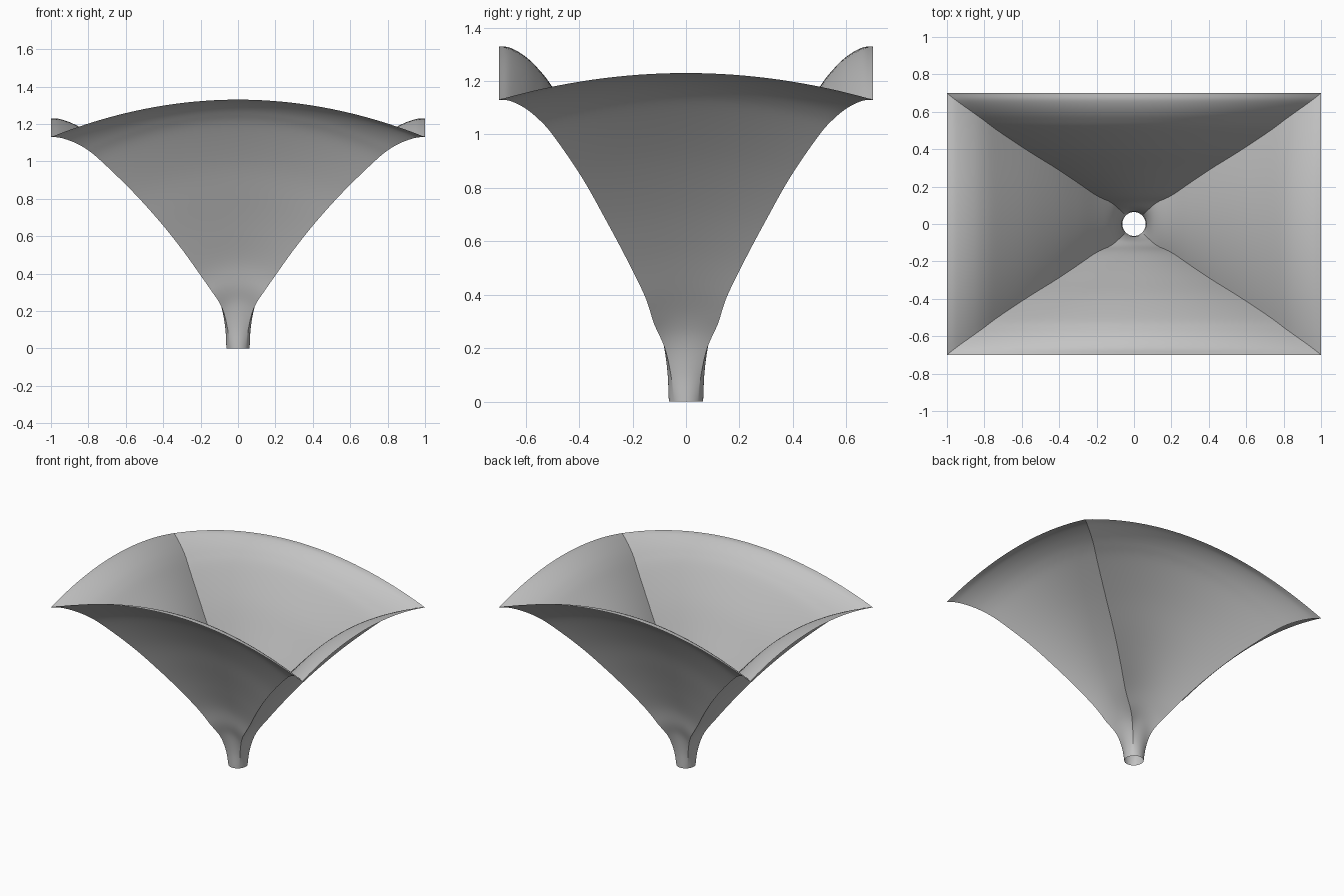
import bpy, bmesh
from math import sin, cos, pi
from mathutils import Vector

if "Cube" in bpy.data.objects:
    bpy.data.objects.remove(bpy.data.objects["Cube"], do_unlink=True)

# Corner ridge of the flared funnel: half width, half depth, height
RIDGE = [(.062, .064, 0), (.068, .07, .1), (.088, .088, .2), (.125, .117, .28),
         (.2, .152, .39), (.3, .22, .53), (.42, .3, .68), (.565, .39, .84),
         (.73, .5, 1.0), (.81, .56, 1.065), (.88, .61, 1.103),
         (.95, .66, 1.126), (1, .7, 1.13)]
STEPS, COLUMNS = 6, 32          # rows per ridge span, columns per wall
RISE = (1.33 / 1.13 - 1, 1.23 / 1.13 - 1)   # arch of long and short walls


def smooth_path(points, steps):
    """Catmull-Rom curve through the points."""
    p = [Vector(q) for q in points]
    p = [2 * p[0] - p[1]] + p + [2 * p[-1] - p[-2]]
    path = []
    for a, b, c, d in zip(p, p[1:], p[2:], p[3:]):
        for i in range(steps):
            t = i / steps
            path.append(b + t / 2 * ((c - a) + t * ((2 * a - 5 * b + 4 * c - d)
                        + t * (3 * b - a - 3 * c + d))))
    return path + [p[-2]]


def ring(half):
    """Round at the throat, rectangular above, each wall arched upward."""
    square = min(1, half.z / .3)
    points = []
    for wall in range(4):
        for i in range(COLUMNS):
            u = 2 * i / COLUMNS - 1
            angle = u * pi / 4
            x = sin(angle) + (u - sin(angle)) * square
            y = -cos(angle) - (1 - cos(angle)) * square
            for _ in range(wall):
                x, y = -y, x
            z = half.z * (1 + RISE[wall % 2] * (1 - u * u))
            points.append((x * half.x, y * half.y, z))
    return points


# Funnel shell, open at both ends
bm = bmesh.new()
rows = [[bm.verts.new(p) for p in ring(h)] for h in smooth_path(RIDGE, STEPS)]
for low, high in zip(rows, rows[1:]):
    for i in range(len(low)):
        j = (i + 1) % len(low)
        bm.faces.new((low[i], low[j], high[j], high[i]))
mesh = bpy.data.meshes.new("funnel_shell")
bm.to_mesh(mesh)
bm.free()
funnel = bpy.data.objects.new("funnel_shell", mesh)
bpy.context.collection.objects.link(funnel)

# Plain grey finish
grey = bpy.data.materials.new("light grey")
grey.use_nodes = True
colour = (.55, .55, .55, 1)
grey.diffuse_color = colour
grey.node_tree.nodes["Principled BSDF"].inputs["Base Color"].default_value = colour
mesh.materials.append(grey)

# Smooth walls with crisp corner ridges
bpy.ops.object.select_all(action='DESELECT')
funnel.select_set(True)
bpy.context.view_layer.objects.active = funnel
bpy.ops.object.shade_smooth_by_angle(angle=pi / 6)
